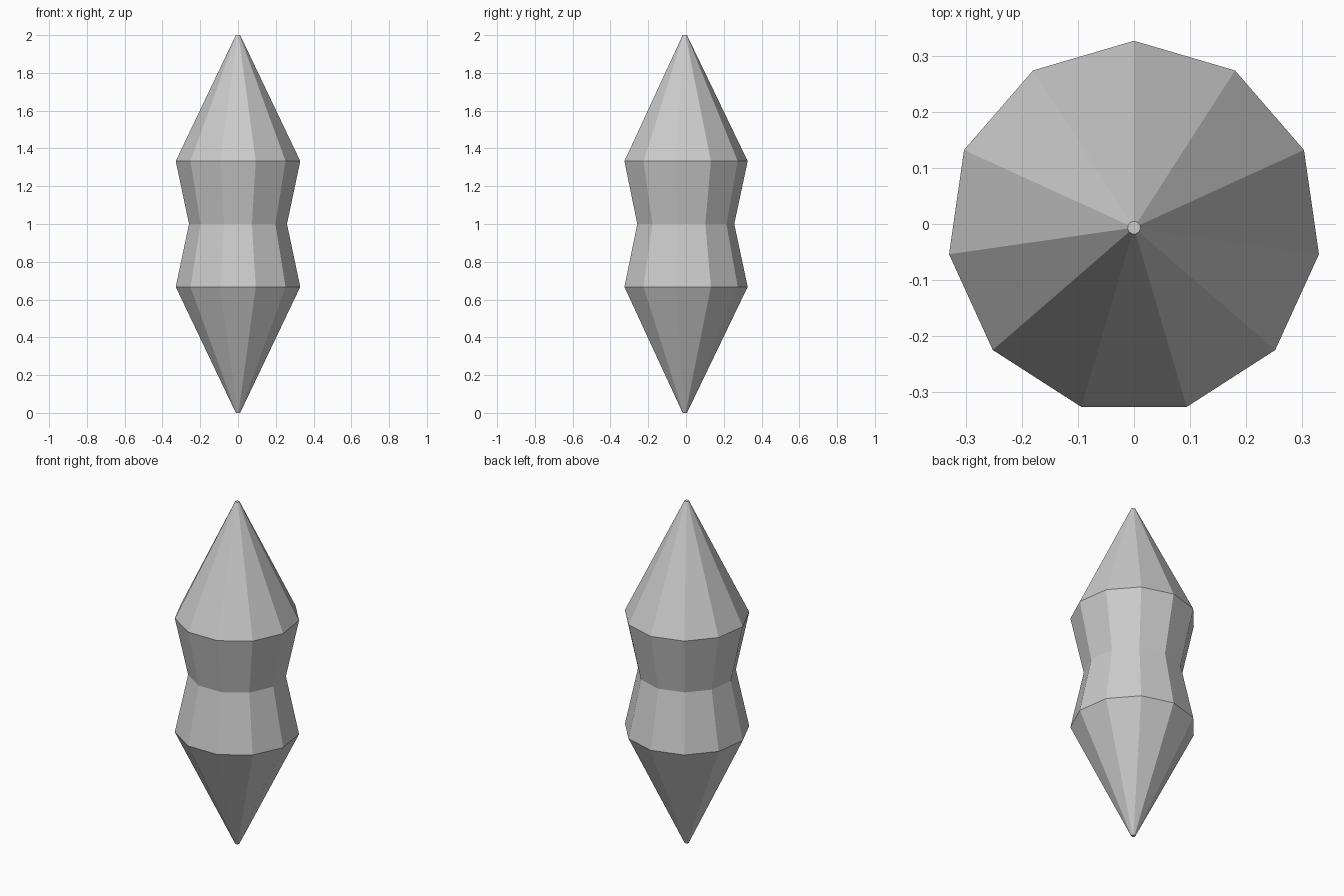
import bpy, bmesh
from math import sin, cos, tau

if "Cube" in bpy.data.objects:
    bpy.data.objects.remove(bpy.data.objects["Cube"])

SIDES = 11
# (radius, height) profile from lower tip to upper tip
PROFILE = [(0.0115, 0), (0.333, 0.667), (0.262, 1.0), (0.333, 1.333), (0.0115, 2)]
CENTRE_Y = -0.0065  # centres the odd-sided outline on y = 0

bm = bmesh.new()

# One ring of vertices per profile point, a corner pointing to the back
rings = [[bm.verts.new((r * sin(tau * i / SIDES), CENTRE_Y + r * cos(tau * i / SIDES), z))
          for i in range(SIDES)] for r, z in PROFILE]

# Flat side panels between neighbouring rings
for low, high in zip(rings, rings[1:]):
    for i in range(SIDES):
        j = (i + 1) % SIDES
        bm.faces.new((low[i], low[j], high[j], high[i]))

# Tiny flat caps on both tips
bm.faces.new(rings[0])
bm.faces.new(rings[-1])
bmesh.ops.recalc_face_normals(bm, faces=bm.faces)

mesh = bpy.data.meshes.new("double_pointed_spindle")
bm.to_mesh(mesh)
bm.free()
bpy.context.collection.objects.link(bpy.data.objects.new("double_pointed_spindle", mesh))
